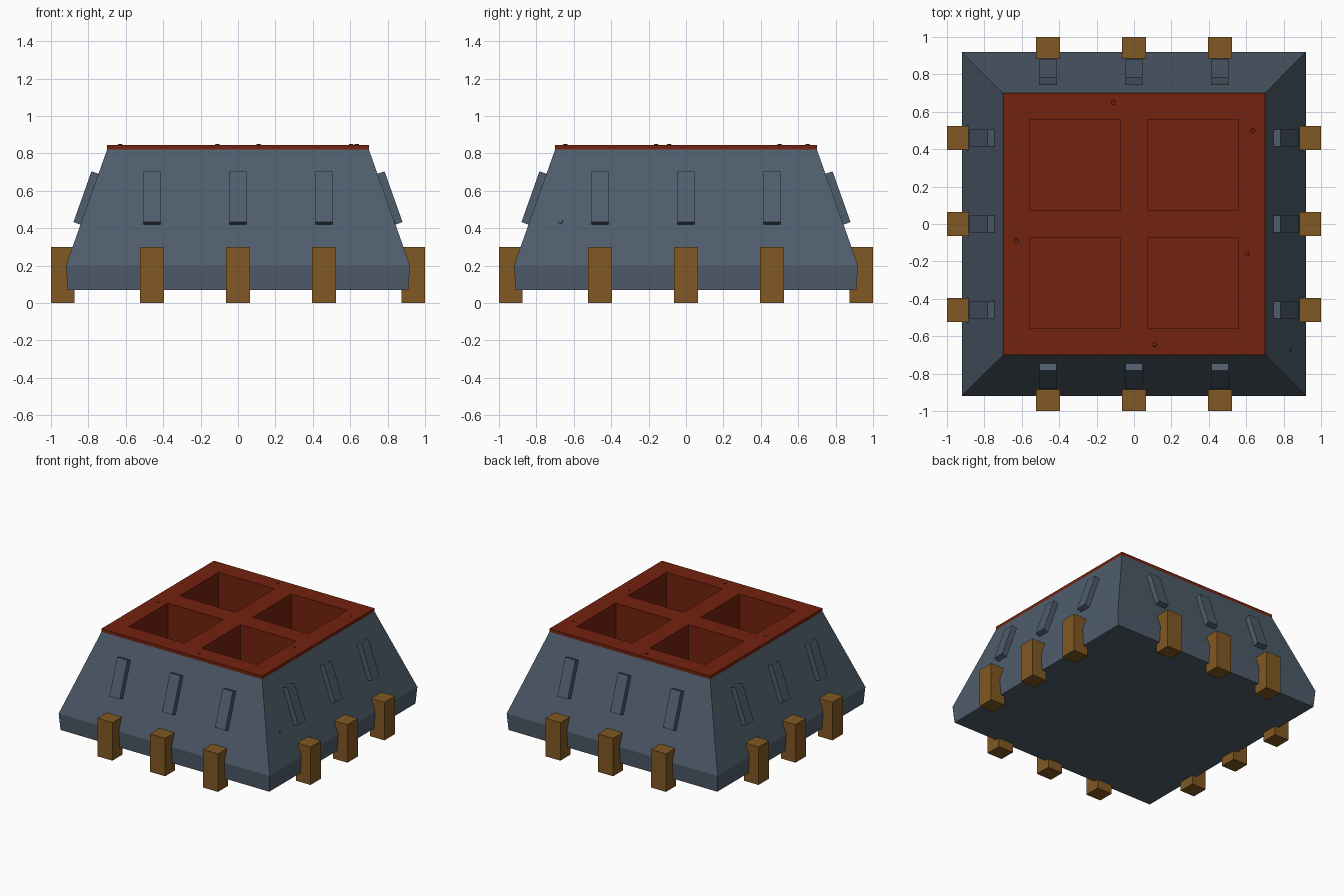
import bpy
import bmesh
import math
from mathutils import Matrix, Vector

if "Cube" in bpy.data.objects:
    bpy.data.objects.remove(bpy.data.objects["Cube"], do_unlink=True)


def material(name, rgb):
    mat = bpy.data.materials.new(name)
    mat.use_nodes = True
    mat.diffuse_color = (*rgb, 1)
    mat.node_tree.nodes["Principled BSDF"].inputs["Base Color"].default_value = (*rgb, 1)
    return mat


SLATE = material("slate blue", (0.078, 0.110, 0.150))
RED = material("rust red", (0.175, 0.016, 0.005))
BROWN = material("ochre brown", (0.220, 0.098, 0.017))


def finish(name, bm, mat):
    mesh = bpy.data.meshes.new(name)
    bm.to_mesh(mesh)
    bm.free()
    mesh.materials.append(mat)
    obj = bpy.data.objects.new(name, mesh)
    bpy.context.collection.objects.link(obj)
    return obj


def box(name, size, matrix, mat):
    bm = bmesh.new()
    bmesh.ops.create_cube(bm, size=1, matrix=matrix @ Matrix.Diagonal((*size, 1)))
    return finish(name, bm, mat)


def stud(name, matrix, mat):
    bm = bmesh.new()
    bmesh.ops.create_cone(bm, cap_ends=True, segments=8, radius1=0.014,
                          radius2=0.011, depth=0.008, matrix=matrix)
    return finish(name, bm, mat)


# Body: stacked square sections, open under the cap
bm = bmesh.new()
rings = []
for half, z in ((0.91, 0.07), (0.92, 0.20), (0.70, 0.82)):
    rings.append([bm.verts.new((sx * half, sy * half, z))
                  for sx, sy in ((-1, -1), (1, -1), (1, 1), (-1, 1))])
bm.faces.new(rings[0][::-1])
for low, high in zip(rings, rings[1:]):
    for i in range(4):
        j = (i + 1) % 4
        bm.faces.new((low[i], low[j], high[j], high[i]))
finish("body", bm, SLATE)

# Cap: a plate with four deep square wells
TOP, WELL_DEPTH = 0.845, 0.50
cuts = (-0.70, -0.56, -0.075, 0.075, 0.56, 0.70)
bm = bmesh.new()
grid = [[bm.verts.new((x, y, TOP)) for y in cuts] for x in cuts]
wells = []
for i in range(5):
    for j in range(5):
        face = bm.faces.new((grid[i][j], grid[i + 1][j], grid[i + 1][j + 1], grid[i][j + 1]))
        if i in (1, 3) and j in (1, 3):
            wells.append(face)
rim = [e for e in bm.edges if e.is_boundary]
skirt = bmesh.ops.extrude_edge_only(bm, edges=rim)["geom"]
for v in skirt:
    if isinstance(v, bmesh.types.BMVert):
        v.co.z = 0.82
for floor in bmesh.ops.extrude_discrete_faces(bm, faces=wells)["faces"]:
    bmesh.ops.translate(bm, verts=floor.verts, vec=(0, 0, -WELL_DEPTH))
bmesh.ops.recalc_face_normals(bm, faces=bm.faces)
bm.normal_update()
if sum(f.normal.z * f.calc_area() for f in bm.faces) < 0:
    bmesh.ops.reverse_faces(bm, faces=bm.faces)
finish("cap", bm, RED)

# Posts and sloping ribs, three on every side
slope = math.atan2(0.22, 0.62)
tilt = Matrix.Rotation(-slope, 4, "Y")
normal = Vector((math.cos(slope), 0, math.sin(slope)))
rib_centre = Vector((0.794, 0, 0.555)) + normal * 0.01
for k, side in enumerate(("left", "back", "right", "front")):
    turn = Matrix.Rotation(k * math.pi / 2, 4, "Z")
    for n, y in enumerate((-0.46, 0, 0.46), 1):
        box(f"{side}_post_{n}", (0.125, 0.13, 0.30),
            turn @ Matrix.Translation((0.9375, y, 0.15)), BROWN)
        box(f"{side}_rib_{n}", (0.06, 0.09, 0.288),
            turn @ Matrix.Translation(rib_centre + Vector((0, y, 0))) @ tilt, SLATE)

# Small studs on the cap and one on the left slope
for n, (x, y) in enumerate(((-0.11, 0.65), (0.635, 0.50), (-0.63, -0.09),
                            (0.605, -0.16), (0.11, -0.645)), 1):
    stud(f"cap_stud_{n}", Matrix.Translation((x, y, TOP)), RED)
stud("left_slope_stud", Matrix.Translation((0.836, -0.67, 0.435))
     @ Matrix.Rotation(math.pi / 2 - slope, 4, "Y"), SLATE)
